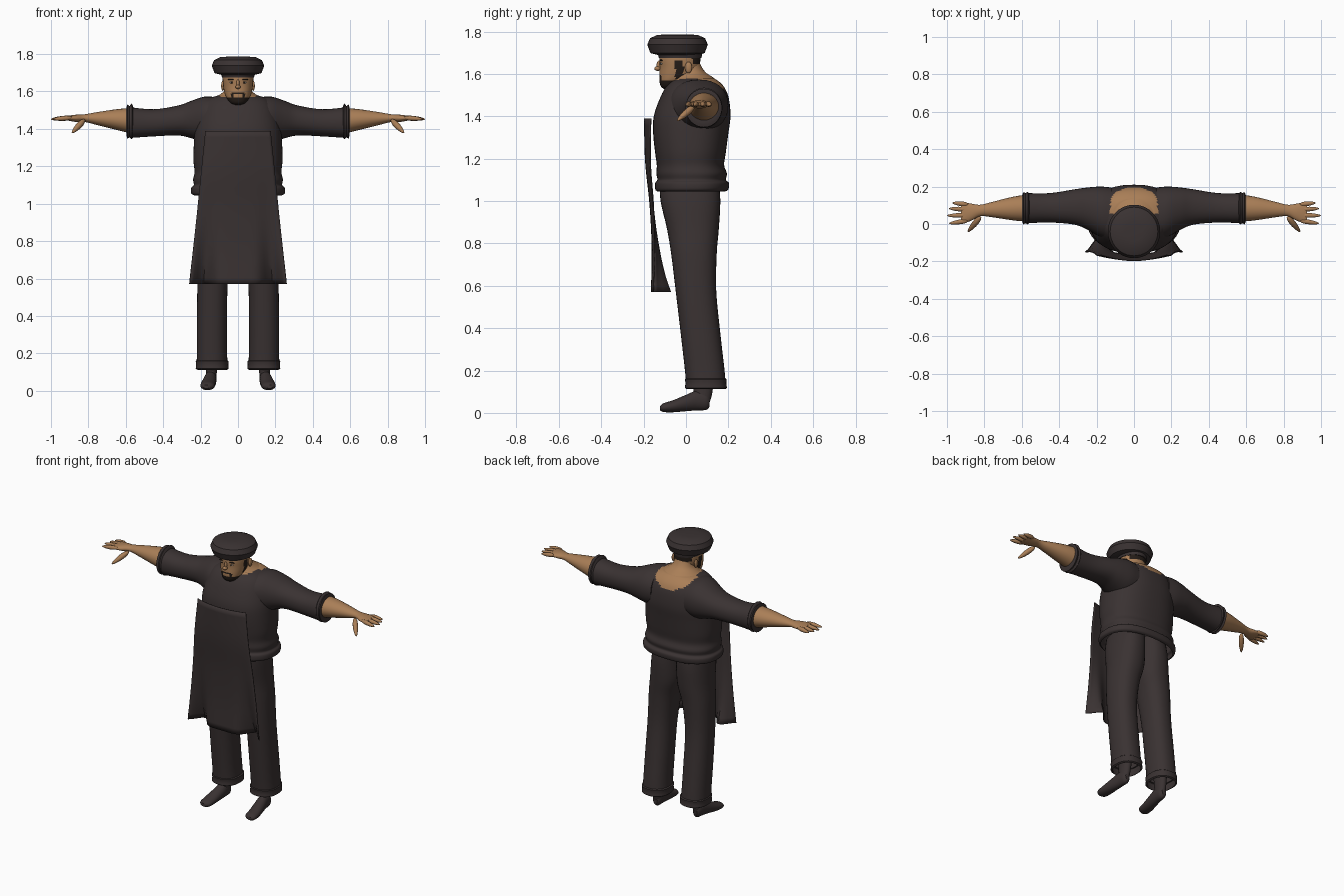
import bpy, bmesh, math
from mathutils import Vector

cube = bpy.data.objects.get("Cube")
if cube:
    bpy.data.objects.remove(cube, do_unlink=True)


def material(name, rgb):
    m = bpy.data.materials.new(name)
    m.use_nodes = True
    m.diffuse_color = (*rgb, 1)
    bsdf = next(n for n in m.node_tree.nodes if n.type == 'BSDF_PRINCIPLED')
    bsdf.inputs["Base Color"].default_value = (*rgb, 1)
    bsdf.inputs["Roughness"].default_value = .9
    return m


CLOTH = material("dark cloth", (.042, .032, .032))
SKIN = material("skin", (.40, .21, .095))
HAIR = material("dark hair", (.018, .012, .009))
WHITE = material("eye white", (.5, .45, .4))
made = []


def finish(name, bm, mats, mirror=False, rule=None):
    """Turn a bmesh into an object, optionally mirrored and coloured by a rule."""
    bmesh.ops.recalc_face_normals(bm, faces=bm.faces)
    if rule:
        for f in bm.faces:
            f.material_index = rule(f.calc_center_median())
    me = bpy.data.meshes.new(name)
    bm.to_mesh(me)
    bm.free()
    for m in mats:
        me.materials.append(m)
    ob = bpy.data.objects.new(name, me)
    bpy.context.collection.objects.link(ob)
    if mirror:
        ob.modifiers.new("Mirror", 'MIRROR').use_mirror_merge = False
    made.append(ob)
    return ob


def smooth_rows(rows, steps):
    """Catmull-Rom interpolation between section rows."""
    out = []
    for i in range(len(rows) - 1):
        p = [rows[max(0, min(len(rows) - 1, i + k))] for k in (-1, 0, 1, 2)]
        for s in range(steps):
            t = s / steps
            out.append([b + .5 * t * (c - a + t * (2*a - 5*b + 4*c - d + t * (3*(b - c) + d - a)))
                        for a, b, c, d in zip(*p)])
    return out + [list(rows[-1])]


def loft(name, axis, rows, mats, mirror=False, rule=None, steps=4, seg=32, power=2.0, caps=(True, True)):
    """Rows are (position along axis, low and high of the first and second cross axis)."""
    bm = bmesh.new()
    rings = []
    for t, a0, a1, b0, b1 in smooth_rows(rows, steps):
        ring = []
        for k in range(seg):
            ang = math.tau * k / seg
            c, s = math.cos(ang), math.sin(ang)
            a = (a0 + a1) / 2 + (a1 - a0) / 2 * math.copysign(abs(c) ** (2 / power), c)
            b = (b0 + b1) / 2 + (b1 - b0) / 2 * math.copysign(abs(s) ** (2 / power), s)
            ring.append(bm.verts.new({'x': (t, a, b), 'y': (a, t, b), 'z': (a, b, t)}[axis]))
        rings.append(ring)
    for r, q in zip(rings, rings[1:]):
        for k in range(seg):
            n = (k + 1) % seg
            bm.faces.new((r[k], r[n], q[n], q[k]))
    for use, ring in zip(caps, (rings[0], rings[-1])):
        if use:
            bm.faces.new(ring)
    return finish(name, bm, mats, mirror, rule)


def upright(rows):
    """Symmetric sections (z, half width, front y, back y) as loft rows."""
    return [(z, -r, r, f, b) for z, r, f, b in rows]


def ball(name, loc, size, mat, mirror=False):
    bm = bmesh.new()
    bmesh.ops.create_uvsphere(bm, u_segments=16, v_segments=10, radius=1)
    for v in bm.verts:
        v.co = Vector([c * s + p for c, s, p in zip(v.co, size, loc)])
    return finish(name, bm, [mat], mirror)


# Shirt body with a scooped neckline and a rolled hem
def neckline(c):
    depth = .085 if c.y > .05 else .03
    return int((c.x / .135) ** 2 + ((c.z - 1.595) / depth) ** 2 < 1)


loft("shirt_body", 'z', upright([
    (1.045, .235, -.135, .185), (1.055, .25, -.145, .2), (1.085, .25, -.145, .203),
    (1.1, .236, -.135, .188), (1.13, .24, -.14, .193), (1.17, .232, -.138, .18),
    (1.23, .238, -.146, .188), (1.32, .236, -.155, .2), (1.4, .23, -.152, .21),
    (1.48, .212, -.125, .203), (1.53, .19, -.1, .185), (1.56, .16, -.075, .16),
    (1.578, .11, -.05, .135)]), [CLOTH, SKIN], rule=neckline, seg=64, power=2.4, caps=(False, True))

# Sleeves, cuffs and bare forearms
loft("sleeves", 'x', [
    (.12, -.09, .195, 1.33, 1.57), (.18, -.07, .2, 1.33, 1.572), (.25, -.03, .195, 1.35, 1.55),
    (.32, -.003, .185, 1.365, 1.525), (.45, .008, .165, 1.36, 1.505), (.57, .004, .165, 1.352, 1.515)],
    [CLOTH], mirror=True, power=2.2)
loft("sleeve_cuffs", 'x', [
    (.558, .01, .16, 1.36, 1.51), (.568, -.002, .172, 1.345, 1.535), (.58, .004, .166, 1.355, 1.522),
    (.592, -.002, .17, 1.348, 1.53), (.596, .012, .155, 1.37, 1.51)], [CLOTH], mirror=True, steps=2)
loft("forearms", 'x', [
    (.57, .012, .158, 1.375, 1.512), (.65, .02, .145, 1.395, 1.505), (.75, .035, .12, 1.42, 1.49),
    (.82, .042, .103, 1.437, 1.478), (.865, .02, .108, 1.437, 1.476), (.91, .004, .115, 1.445, 1.47),
    (.925, .01, .11, 1.45, 1.466)], [SKIN], mirror=True, seg=24)


def finger(name, start, end, r):
    """Tapered digit with a rounded tip."""
    bm = bmesh.new()
    a, b = Vector(start), Vector(end)
    bmesh.ops.create_uvsphere(bm, u_segments=10, v_segments=8, radius=1)
    turn = (b - a).to_track_quat('Z', 'Y')
    for v in bm.verts:
        taper = r * (1 - .25 * v.co.z)
        v.co = (a + b) / 2 + turn @ Vector((v.co.x * taper, v.co.y * taper, v.co.z * (b - a).length / 2))
    finish(name, bm, [SKIN], True)


for label, base, tip, reach in (("little", .104, .113, .972), ("ring", .077, .083, .99),
                                ("middle", .047, .045, 1), ("index", .018, .003, .99)):
    finger(label + "_fingers", (.885, base, 1.46), (reach, tip, 1.452), .013)
finger("thumbs", (.82, .04, 1.45), (.888, -.042, 1.378), .016)

# Trousers with turned cuffs
loft("trouser_legs", 'z', [
    (.125, .055, .222, .002, .188), (.2, .058, .22, -.005, .182), (.35, .058, .22, -.022, .165),
    (.57, .055, .217, -.048, .143), (.75, .03, .212, -.07, .145), (.87, -.004, .2, -.09, .155),
    (1, -.01, .188, -.12, .162), (1.1, -.01, .17, -.125, .155)],
    [CLOTH], mirror=True, power=2.3, caps=(False, True))
loft("trouser_cuffs", 'z', [
    (.112, .06, .215, .006, .182), (.118, .05, .226, -.005, .193), (.14, .052, .224, -.002, .19),
    (.158, .05, .226, -.005, .192), (.165, .062, .215, .006, .18)],
    [CLOTH], mirror=True, steps=2, power=2.3, caps=(False, False))

# Shoes
loft("shoes", 'y', [
    (-.122, .15, .185, .012, .032), (-.105, .128, .2, .004, .046), (-.06, .122, .2, .003, .06),
    (0, .117, .19, .008, .085), (.05, .115, .18, .012, .105), (.095, .118, .172, .014, .1),
    (.112, .13, .16, .03, .08)], [CLOTH], mirror=True, seg=20)
loft("ankles", 'z', [
    (.04, .12, .172, .04, .108), (.1, .113, .17, .035, .125), (.25, .1, .175, .03, .14)],
    [CLOTH], mirror=True, seg=20)

# Apron: a thin sheet, bowed at the chest and waved along the lower edge
bm = bmesh.new()
cols, lines = 28, 24
depths = smooth_rows([(-.198,), (-.193,), (-.172,), (-.162,), (-.165,)], lines // 4)
grid = []
for j in range(lines + 1):
    t = j / lines
    half = .175 + .083 * t
    row = []
    for i in range(cols + 1):
        u = 2 * i / cols - 1
        fold = .09 * math.exp(-((abs(u) - .72) / .2) ** 2)
        y = depths[j][0] + .03 * (1 - t) * u * u + t ** 4 * fold
        row.append(bm.verts.new((half * u, y, 1.39 - .82 * t)))
    grid.append(row)
for r, q in zip(grid, grid[1:]):
    for i in range(cols):
        bm.faces.new((r[i], r[i + 1], q[i + 1], q[i]))
apron = finish("apron", bm, [CLOTH])
apron.modifiers.new("Thickness", 'SOLIDIFY').thickness = .005

# Neck and upper back
loft("neck", 'z', upright([
    (1.53, .14, -.06, .165), (1.565, .128, -.062, .15), (1.585, .095, -.058, .125),
    (1.61, .068, -.05, .09), (1.65, .06, -.045, .066), (1.69, .06, -.04, .06)]), [SKIN])


# Head with beard, sideburns and back hair
def hair_rule(c):
    jaw = c.z < 1.568 and c.y < -.01
    sideburn = -.05 < c.y < -.012 and c.z < 1.665 and abs(c.x) > .04
    moustache = 1.586 < c.z < 1.597 and abs(c.x) < .035 and c.y < -.08
    corners = c.z < 1.592 and .026 < abs(c.x) < .038 and c.y < -.08
    back = c.y > .03 and c.z > 1.65
    return int(jaw or sideburn or moustache or corners or back)


loft("head", 'z', upright([
    (1.525, .02, -.098, -.06), (1.54, .043, -.118, -.035), (1.565, .06, -.125, 0),
    (1.59, .071, -.126, .04), (1.63, .079, -.124, .062), (1.67, .082, -.126, .068),
    (1.71, .08, -.12, .068)]), [SKIN, HAIR], rule=hair_rule, steps=7, seg=56, power=2.2)
ball("nose_bridge", (0, -.125, 1.64), (.009, .014, .024), SKIN)
ball("nose_tip", (0, -.134, 1.625), (.014, .016, .011), SKIN)
ball("ears", (.081, .012, 1.63), (.009, .017, .027), SKIN, True)
ball("eyes", (.033, -.114, 1.648), (.013, .007, .005), WHITE, True)
ball("pupils", (.033, -.12, 1.648), (.005, .003, .005), HAIR, True)
ball("eyebrows", (.035, -.117, 1.664), (.02, .008, .004), HAIR, True)

# Flat round cap and its band
hat = [(1.688, .088), (1.698, .128), (1.738, .143), (1.768, .13), (1.783, .098), (1.787, .05)]
loft("cap", 'z', upright([(z, r * .98, -.04 - r, -.04 + r) for z, r in hat]), [CLOTH], steps=1, seg=40)
loft("cap_band", 'z', upright([(1.675, .086, -.128, .073), (1.7, .09, -.134, .078)]),
     [CLOTH], steps=1, seg=40)

# Smooth shading with sharp rims
bpy.ops.object.select_all(action='DESELECT')
for ob in made:
    ob.select_set(True)
bpy.context.view_layer.objects.active = made[0]
bpy.ops.object.shade_smooth_by_angle(angle=math.radians(40))
